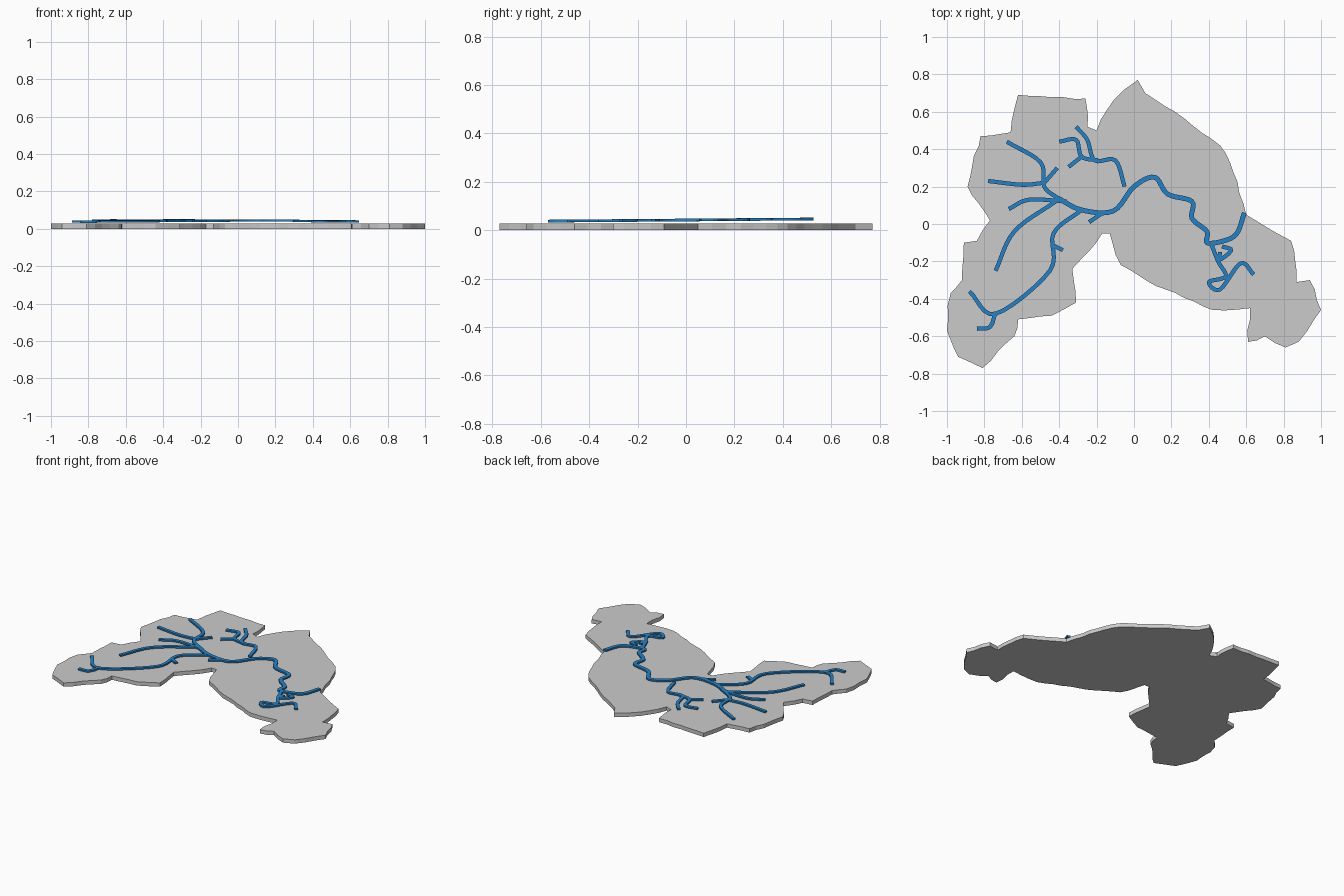
import bpy, bmesh, random
from mathutils import Vector

if "Cube" in bpy.data.objects:
    bpy.data.objects.remove(bpy.data.objects["Cube"])

random.seed(4)

# main corners of the basin outline, clockwise from the northern tip
corners = [(.02, .77), (.06, .7), (.22, .6), (.46, .42), (.53, .28), (.6, .05), (.84, -.09), (.87, -.31),
           (.94, -.3), (1, -.46), (.88, -.63), (.81, -.66), (.7, -.6), (.61, -.63), (.62, -.45),
           (.42, -.46), (.17, -.35), (-.07, -.22), (-.13, -.05), (-.17, -.05), (-.33, -.24), (-.31, -.42),
           (-.44, -.49), (-.62, -.51), (-.64, -.6), (-.81, -.77), (-.94, -.71), (-1, -.57), (-.98, -.37),
           (-.92, -.3), (-.91, -.1), (-.84, -.09), (-.77, .02), (-.89, .2), (-.82, .47), (-.66, .49),
           (-.62, .69), (-.26, .67), (-.25, .52), (-.2, .5), (-.11, .66), (-.05, .72)]

# river courses, each starting where it joins the network
courses = {
    "main_river": [(.59, .06), (.55, -.05), (.48, -.09), (.39, -.1), (.39, -.04), (.31, .03), (.31, .12),
                   (.18, .16), (.11, .25), (0, .2), (-.11, .07), (-.28, .075), (-.41, .14)],
    "northwest_branch": [(-.41, .14), (-.48, .2), (-.5, .33), (-.68, .44)],
    "north_branch": [(-.05, .2), (-.1, .34), (-.21, .34), (-.25, .45), (-.31, .52)],
    "north_fork": [(-.19, .34), (-.28, .36), (-.31, .45), (-.4, .44)],
    "north_stub": [(-.28, .36), (-.35, .305)],
    "west_branch": [(-.48, .22), (-.6, .21), (-.78, .23)],
    "west_stub": [(-.48, .22), (-.41, .3)],
    "midwest_branch": [(-.36, .12), (-.56, .13), (-.67, .08)],
    "southwest_branch": [(-.42, .12), (-.64, -.04), (-.74, -.25)],
    "south_branch": [(-.28, .075), (-.43, -.05), (-.45, -.25), (-.74, -.48), (-.88, -.36)],
    "south_fork": [(-.74, -.47), (-.77, -.55), (-.84, -.56)],
    "south_stub": [(-.44, -.11), (-.38, -.14)],
    "central_stub": [(-.16, .065), (-.24, .01)],
    "southeast_meander": [(.41, -.1), (.45, -.2), (.49, -.28), (.4, -.31), (.46, -.35), (.57, -.21), (.64, -.27)],
    "southeast_loop": [(.46, -.15), (.46, -.19), (.52, -.14), (.47, -.12)],
}


def finish(name, bm, mat=None):
    bmesh.ops.recalc_face_normals(bm, faces=bm.faces)
    mesh = bpy.data.meshes.new(name)
    bm.to_mesh(mesh)
    bm.free()
    if mat:
        mesh.materials.append(mat)
    bpy.context.collection.objects.link(bpy.data.objects.new(name, mesh))


def ragged(points, step=.06, bulge=.01):
    """Split long edges and nudge the new points outward or inward at random."""
    out = []
    for a, b in zip(points, points[1:] + points[:1]):
        a, b = Vector(a), Vector(b)
        n = max(1, round((b - a).length / step))
        out.append(a)
        for i in range(1, n):
            side = Vector((a.y - b.y, b.x - a.x)).normalized()
            out.append(a.lerp(b, i / n) + side * random.uniform(-bulge / 2, bulge))
    return out


def smooth_path(points, steps=6):
    """Catmull-Rom samples through the points."""
    p = [Vector(q) for q in points]
    p = [2 * p[0] - p[1]] + p + [2 * p[-1] - p[-2]]
    out = []
    for a, b, c, d in zip(p, p[1:], p[2:], p[3:]):
        for i in range(steps):
            t = i / steps
            out.append(b + ((c - a) * t + (2 * a - 5 * b + 4 * c - d) * t ** 2
                            + (3 * b - a - 3 * c + d) * t ** 3) / 2)
    return out + [p[-2]]


def river(name, points, width, depth=.011):
    """Flat ribbon of rectangular section on a plane that rises gently northwards."""
    path = smooth_path(points)
    bm = bmesh.new()
    rings = []
    for i, q in enumerate(path):
        t = (path[min(i + 1, len(path) - 1)] - path[max(i - 1, 0)]).normalized()
        side = Vector((-t.y, t.x)) * width / 2
        z = .042 + .008 * q.y
        rings.append([bm.verts.new((*(q + side * s), z + h * depth / 2))
                      for s, h in ((1, 1), (-1, 1), (-1, -1), (1, -1))])
    for r, s in zip(rings, rings[1:]):
        for k in range(4):
            bm.faces.new((r[k], r[k - 1], s[k - 1], s[k]))
    bm.faces.new(rings[0])
    bm.faces.new(rings[-1])
    finish(name, bm, blue)


# basin plate
bm = bmesh.new()
base = bm.faces.new([bm.verts.new((*p, 0)) for p in ragged(corners)])
lifted = bmesh.ops.extrude_face_region(bm, geom=[base], use_keep_orig=True)["geom"]
bmesh.ops.translate(bm, vec=(0, 0, .027),
                    verts=[g for g in lifted if isinstance(g, bmesh.types.BMVert)])
finish("basin_plate", bm)

# rivers
blue = bpy.data.materials.new("river_blue")
blue.diffuse_color = (.02, .22, .56, 1)
blue.use_nodes = True
blue.node_tree.nodes["Principled BSDF"].inputs["Base Color"].default_value = blue.diffuse_color
for name, points in courses.items():
    river(name, points, .026 if name == "main_river" else .022)
